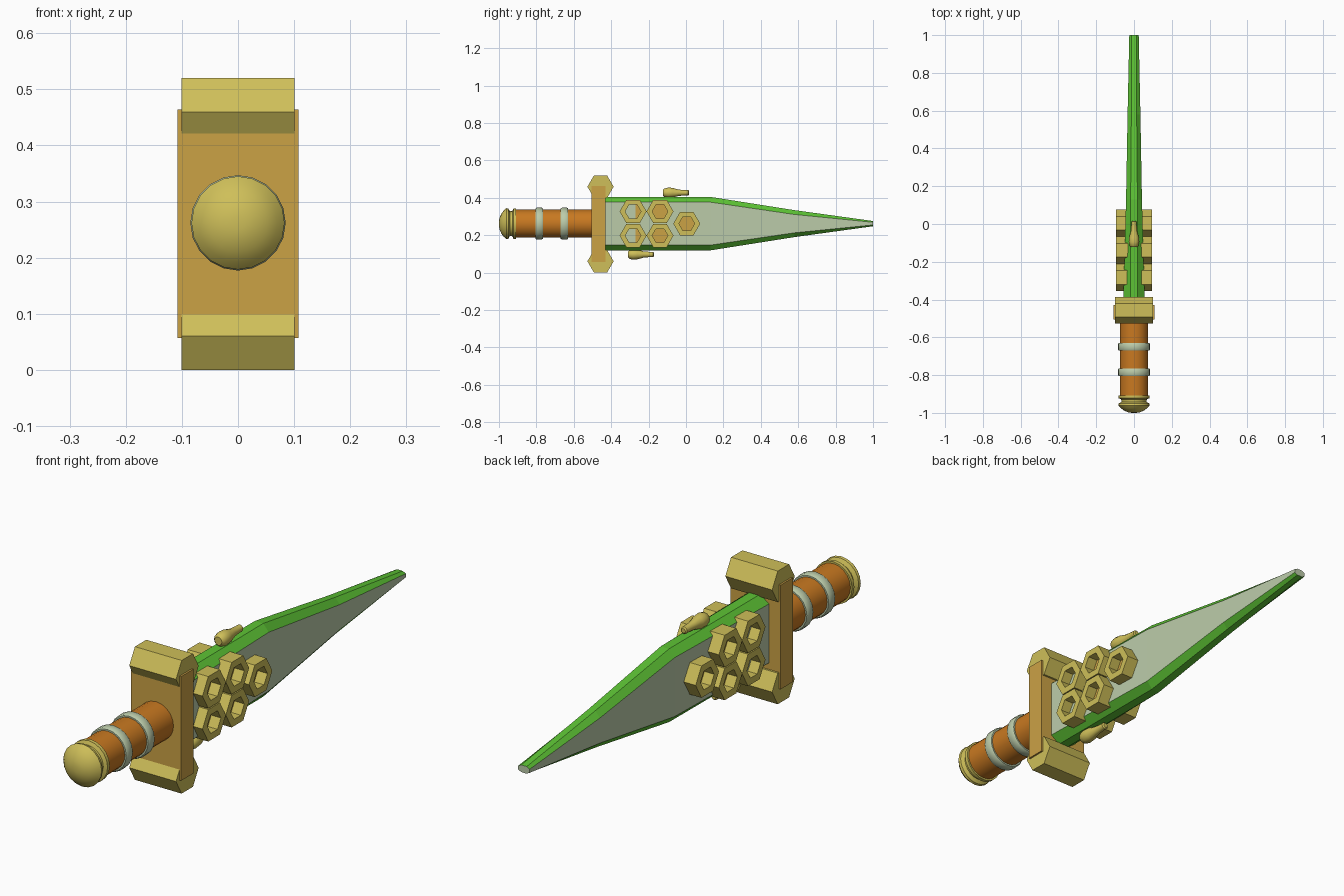
import bpy, bmesh, math
from mathutils import Vector

if "Cube" in bpy.data.objects:
    bpy.data.objects.remove(bpy.data.objects["Cube"])

ZC = 0.262  # height of the sword's long axis


def material(name, r, g, b):
    m = bpy.data.materials.new(name)
    m.diffuse_color = (r, g, b, 1)
    m.use_nodes = True
    m.node_tree.nodes["Principled BSDF"].inputs["Base Color"].default_value = m.diffuse_color
    return m


GOLD = material("gold", 0.62, 0.52, 0.10)
AMBER = material("amber", 0.60, 0.36, 0.06)
ORANGE = material("orange", 0.58, 0.19, 0.015)
GREEN = material("green", 0.11, 0.55, 0.035)
PALE = material("pale_green", 0.50, 0.60, 0.40)


def loft(name, rings, mats, closed=False, smooth=False):
    """Skin a list of point rings; closed joins last ring to first, else ends are capped."""
    bm = bmesh.new()
    loops = [[bm.verts.new(p) for p in ring] for ring in rings]
    n = len(loops[0])
    pairs = list(zip(loops, loops[1:]))
    if closed:
        pairs.append((loops[-1], loops[0]))
    else:
        bm.faces.new(loops[0])
        bm.faces.new(loops[-1])
    for a, b in pairs:
        for i in range(n):
            j = (i + 1) % n
            bm.faces.new((a[i], a[j], b[j], b[i]))
    bmesh.ops.recalc_face_normals(bm, faces=bm.faces)
    me = bpy.data.meshes.new(name)
    bm.to_mesh(me)
    bm.free()
    ob = bpy.data.objects.new(name, me)
    bpy.context.collection.objects.link(ob)
    for m in mats:
        me.materials.append(m)
    if smooth:
        bpy.ops.object.select_all(action='DESELECT')
        ob.select_set(True)
        bpy.context.view_layer.objects.active = ob
        bpy.ops.object.shade_smooth_by_angle(angle=math.radians(35))
    return ob


def lathe(name, profile, axis, centre, n, mat, closed=False, smooth=False):
    """Turn (position, radius) pairs about the x or y axis through centre."""
    rings = []
    for a, r in profile:
        ring = []
        for i in range(n):
            t = 2 * math.pi * i / n
            u, v = r * math.cos(t), r * math.sin(t)
            off = Vector((a, u, v)) if axis == 'x' else Vector((u, a, v))
            ring.append(Vector(centre) + off)
        rings.append(ring)
    return loft(name, rings, [mat], closed, smooth)


# Blade: chamfered section (y, half height, half width, chamfer, edge half width)
rings = []
for y, h, w, b, t in [(-0.45, .143, .058, .028, .020), (0.13, .143, .042, .028, .018),
                      (0.58, .072, .034, .023, .014), (1.0, .014, .025, .007, .012)]:
    rings.append([(x, y, ZC + z) for x, z in
                  [(w, h - b), (t, h), (-t, h), (-w, h - b),
                   (-w, b - h), (-t, -h), (t, -h), (w, b - h)]])
blade = loft("blade", rings, [GREEN, PALE])
for f in blade.data.polygons:
    if abs(f.normal.x) > 0.9 or abs(f.normal.y) > 0.9:
        f.material_index = 1

# Hexagonal nuts passing through the blade, with amber filling
for k, (y, z) in enumerate([(-.283, .327), (-.283, .198), (-.139, .327),
                            (-.139, .198), (.004, .262)]):
    lathe(f"nut_{k}", [(-.095, .072), (.095, .072), (.095, .042), (-.095, .042)],
          'x', (0, y, z), 6, GOLD, closed=True)
    lathe(f"nut_filling_{k}", [(-.053, .043), (.053, .043)], 'x', (0, y, z), 6, AMBER)

# Guard: plate with a hexagonal bar at each end
lathe("guard_bar_top", [(-.101, .07), (.101, .07)], 'x', (0, -.457, .4594), 6, GOLD)
lathe("guard_bar_bottom", [(-.101, .07), (.101, .07)], 'x', (0, -.457, .0606), 6, GOLD)
loft("guard_plate", [[(sx, y, z) for y, z in
                      [(-.505, .057), (-.43, .057), (-.43, .464), (-.505, .464)]]
                     for sx in (-.108, .108)], [AMBER])

# Handle with two rings
C = (0, 0, ZC)
lathe("handle", [(-.92, .075), (-.49, .075)], 'y', C, 20, ORANGE, smooth=True)
for k, y in enumerate((-.785, -.65)):
    lathe(f"handle_ring_{k}", [(y - .02, .07), (y - .02, .081), (y - .014, .085),
                               (y + .014, .085), (y + .02, .081), (y + .02, .07)],
          'y', C, 20, PALE, smooth=True)

# Pommel: collar, neck and domed end
lathe("pommel", [(-1, .012), (-.997, .03), (-.988, .052), (-.975, .070), (-.960, .083),
                 (-.950, .081), (-.942, .066), (-.928, .068), (-.922, .082), (-.908, .082)],
      'y', C, 20, GOLD, smooth=True)

# Drop-shaped knobs on both edges of the blade
for name, y, z in (("knob_top", -.06, .427), ("knob_bottom", -.248, .097)):
    lathe(name, [(-.062, .016), (-.055, .023), (-.035, .028), (-.012, .026),
                 (.02, .017), (.055, .014), (.072, .014), (.077, .009)],
          'y', (0, y, z), 12, GOLD, smooth=True)
